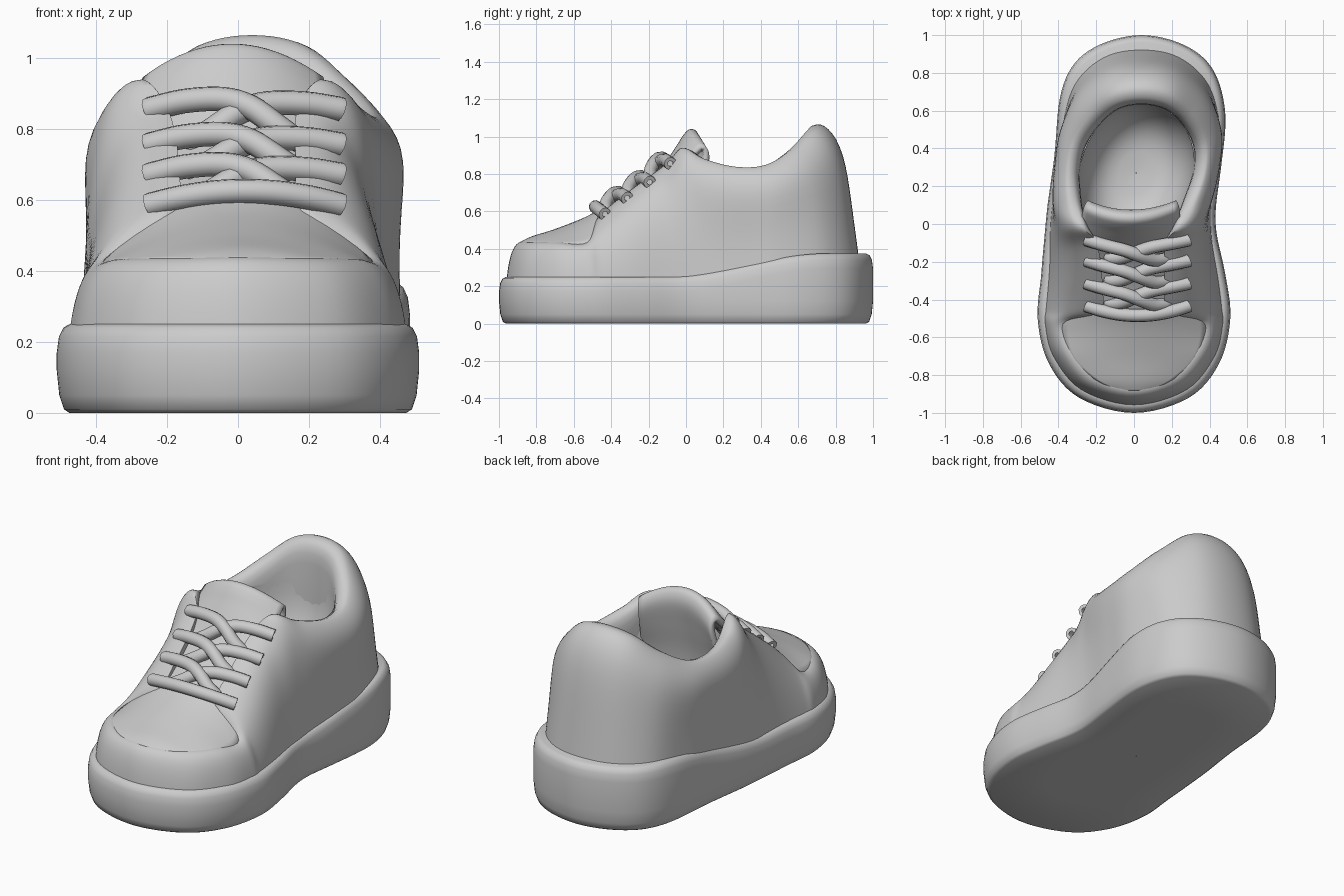
import bpy, bmesh, math
from mathutils import Vector

cube = bpy.data.objects.get("Cube")
if cube:
    bpy.data.objects.remove(cube, do_unlink=True)

grey = bpy.data.materials.new("plain_grey")
grey.use_nodes = True
COLOUR = (0.6, 0.6, 0.6, 1)
grey.diffuse_color = COLOUR
grey.node_tree.nodes["Principled BSDF"].inputs["Base Color"].default_value = COLOUR


def spline(points, steps, closed):
    """Catmull-Rom through tuples of any length."""
    n, out = len(points), []
    pick = (lambda i: points[i % n]) if closed else (lambda i: points[max(0, min(n - 1, i))])
    for i in range(n if closed else n - 1):
        for k in range(steps):
            t = k / steps
            out.append([b + t / 2 * (c - a + t * (2 * a - 5 * b + 4 * c - d + t * (3 * (b - c) + d - a)))
                        for a, b, c, d in zip(pick(i - 1), pick(i), pick(i + 1), pick(i + 2))])
    return out if closed else out + [list(points[-1])]


def grid(name, rows, closed, angle=50):
    """Skin a list of point rows with quads."""
    bm = bmesh.new()
    vs = [[bm.verts.new(p) for p in row] for row in rows]
    n = len(rows[0])
    for a, b in zip(vs, vs[1:]):
        for i in range(n if closed else n - 1):
            j = (i + 1) % n
            bm.faces.new((a[i], a[j], b[j], b[i]))
    bmesh.ops.recalc_face_normals(bm, faces=bm.faces)
    mesh = bpy.data.meshes.new(name)
    bm.to_mesh(mesh)
    bm.free()
    obj = bpy.data.objects.new(name, mesh)
    bpy.context.collection.objects.link(obj)
    mesh.materials.append(grey)
    bpy.ops.object.select_all(action="DESELECT")
    obj.select_set(True)
    bpy.context.view_layer.objects.active = obj
    bpy.ops.object.shade_smooth_by_angle(angle=math.radians(angle))
    return obj


def mirror_loop(half, flip):
    """Close a heel-to-toe half loop; entries listed in flip change sign."""
    other = [tuple(-v if i in flip else v for i, v in enumerate(p)) for p in half[-2:0:-1]]
    return half + other


def smooth(t):
    t = max(0, min(1, t))
    return t * t * (3 - 2 * t)


def sole_top(y):
    return 0.25 + 0.125 * smooth((y + 0.1) / 0.85)


def shift(y):
    # the last swings sideways between forefoot and heel
    return 0.04 * smooth((y - 0.05) / 0.55) - 0.018 * math.exp(-((y + 0.02) / 0.2) ** 2)


def place(x, y, z):
    return Vector((x + shift(y), y, z))


# Sole: rounded slab swept around the footprint
half = [(0, 1), (.22, .95), (.37, .83), (.44, .62), (.445, .3), (.45, 0),
        (.485, -.25), (.51, -.5), (.45, -.74), (.29, -.92), (0, -1)]
outline = spline(mirror_loop(half, {0}), 6, True)


def sole_row(inset, height, from_top):
    row = []
    for x, y in outline:
        x, y = x * (1 - 2 * inset), y * (1 - inset * (1 + 2 * inset))
        row.append(place(x, y, height + (sole_top(y) if from_top else 0)))
    return row


sections = [(.499, 0, 0), (.25, 0, 0), (.035, 0, 0), (.02, .01, 0), (.007, .05, 0), (0, .12, 0),
            (0, -.08, 1), (.006, -.035, 1), (.018, -.01, 1), (.035, 0, 1), (.25, 0, 1), (.499, 0, 1)]
grid("sole", [sole_row(*s) for s in sections], True)

# Upper: wall columns from heel to toe as base x, base y, rim x, rim y, rim z, padding
columns = [(0, .925, 0, .7, 1.065, 1), (.2, .885, .15, .67, 1.035, 1), (.355, .74, .265, .57, .935, 1),
           (.42, .5, .345, .43, .85, 1), (.422, .3, .36, .27, .838, 1), (.42, .13, .32, .1, .88, .9),
           (.425, 0, .25, -.02, .94, .4), (.435, -.15, .18, -.11, .85, 0), (.455, -.32, .165, -.33, .69, 0),
           (.47, -.45, .18, -.47, .57, 0), (.473, -.53, .36, -.53, .435, 0),
           (.43, -.7, .32, -.69, .435, 0), (.28, -.88, .2, -.81, .437, 0), (0, -.96, 0, -.87, .44, 0)]
upper = spline(mirror_loop(columns, {0, 2}), 6, True)


def bezier(a, b, c, t):
    return a * (1 - t) ** 2 + b * (2 * t * (1 - t)) + c * t * t


def wall_column(bx, by, rx, ry, rz, pad):
    base = Vector((bx, by, sole_top(by) - .03))
    rim = Vector((rx, ry, rz))
    heel = smooth((by - .45) / .45)
    elbow = base.lerp(rim, .18 + .24 * heel)
    elbow.z = rz + .02 * heel
    out = Vector((bx, by - .25, 0)).normalized()
    pts = []
    for k in range(15):
        t = k / 14
        bulge = (.036 - .018 * heel) * pad * math.sin(math.pi * smooth((t - .05) / .95))
        pts.append(bezier(base, elbow, rim, t) + out * bulge)
    # lip rolls over the rim and drops inside
    centre = Vector((0, .3, rz))
    inner = rim.lerp(centre, .17 * pad)
    corner = inner.copy()
    inner.z -= .03 + .1 * pad
    pts += [bezier(rim, corner, inner, t / 4) for t in range(1, 5)]
    deep = inner.copy()
    deep.z -= .03 + pad * (inner.z - .4)
    pts += [inner.lerp(deep, t / 3) for t in range(1, 4)]
    return [place(*p) for p in pts]


walls = [wall_column(*c) for c in upper]
grid("upper", list(zip(*walls)), True, 60)

# Insole: rounded bowl that closes the foot opening
bowl = []
for k in range(12):
    a = k / 11 * math.pi / 2 * .9999
    r = math.cos(a) ** .6
    bowl.append([place(.305 * r * math.cos(t), .27 + .37 * r * math.sin(t), .8 - .4 * math.sin(a))
                 for t in [i * math.tau / 40 for i in range(40)]])
grid("insole", bowl, True, 80)

# Vamp and tongue: arched strip as y, crown z, half width, edge drop, edge sweep back
stations = [(-.875, .425, .06, .005, 0), (-.82, .452, .2, .03, 0), (-.7, .49, .34, .08, 0),
            (-.55, .548, .38, .14, 0), (-.45, .6, .33, .13, 0), (-.3, .68, .28, .08, 0),
            (-.15, .79, .25, .06, .01), (-.05, .925, .255, .07, .05), (-.005, .995, .25, .085, .06),
            (.025, 1.025, .245, .09, .06), (.05, 1.01, .24, .09, .055), (.06, .95, .24, .08, .05),
            (.035, .82, .25, .05, .05), (0, .65, .27, .03, .04), (-.02, .45, .28, 0, .03)]
strip = []
for y, z, w, drop, back in spline(stations, 5, False):
    us = [k / 10 for k in range(-10, 11)]
    strip.append([place(w * u, y + back * u * u, z - drop * u * u) for u in us])
tongue = grid("vamp_and_tongue", strip, False, 60)
thick = tongue.modifiers.new("thickness", "SOLIDIFY")
thick.thickness = .03
thick.offset = 0


# Laces: round cords starting at eyelets, given as end y, end z
eyelets = [(-.42, .575), (-.3, .66), (-.18, .745), (-.07, .845)]
STRAIGHT = [(u, 0) for u in (-1.02, -.97, -.7, -.35, 0, .35, .7, .97, 1.02)]
CROSSING = [(-1.02, 0), (-.97, 0), (-.65, 0), (-.25, .08), (.05, .32), (.35, .72), (.66, 1)]


def lace(name, first, last, side, course, height):
    ya, za = eyelets[first]
    yb, zb = eyelets[last]
    path = []
    for u, f in course:
        lift = (.014 + height * (1 - u * u)) * (1 - f ** 4)
        y, z = ya + (yb - ya) * f - lift * 1.1, za + (zb - za) * f + lift * .85
        path.append((side * .265 * u + .02, y, z))
    points = [Vector(p) for p in spline(path, 4, False)]
    rings = []
    for i, p in enumerate(points):
        d = (points[min(i + 1, len(points) - 1)] - points[max(i - 1, 0)]).normalized()
        a = d.cross(Vector((0, -.7, .7))).normalized()
        b = a.cross(d)
        r = .035 if 0 < i < len(points) - 1 else .015
        rings.append([p + (a * math.cos(t) + b * math.sin(t)) * r
                      for t in [k * math.tau / 10 for k in range(10)]])
    grid(name, rings, True, 70)


lace("lace_bottom", 0, 0, 1, STRAIGHT, .045)
for i in range(1, 4):
    lace(f"lace_right_{i}", i, i - 1, 1, CROSSING, .045)
    lace(f"lace_left_{i}", i, i - 1, -1, CROSSING, .03)
